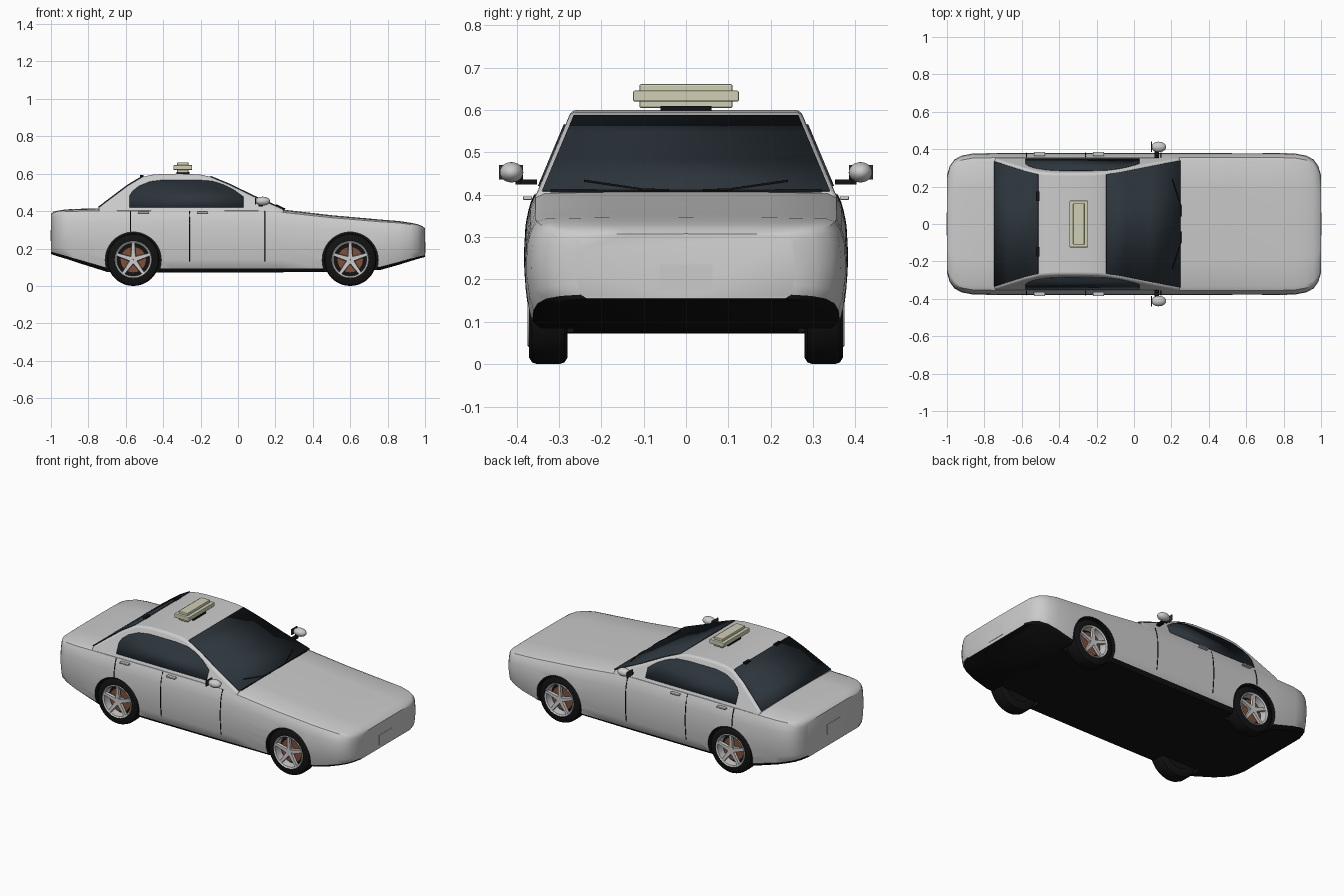
import bpy, bmesh, math
from mathutils import Vector, Matrix

if "Cube" in bpy.data.objects:
    bpy.data.objects.remove(bpy.data.objects["Cube"])


def mat(name, r, g, b):
    m = bpy.data.materials.new(name)
    m.diffuse_color = (r, g, b, 1)
    m.use_nodes = True
    m.node_tree.nodes["Principled BSDF"].inputs["Base Color"].default_value = m.diffuse_color
    return m


PAINT = mat("paint", .62, .62, .62)
BLACK = mat("black", .006, .006, .006)
GLASS = mat("glass", .025, .035, .045)
SIGN = mat("sign", .62, .62, .46)
RUST = mat("brake", .22, .08, .04)
METAL = mat("metal", .6, .6, .62)


def mesh(name, verts, faces, mats, smooth=35):
    me = bpy.data.meshes.new(name)
    me.from_pydata([tuple(v) for v in verts], [], faces)
    bm = bmesh.new()
    bm.from_mesh(me)
    bmesh.ops.recalc_face_normals(bm, faces=bm.faces)
    bm.to_mesh(me)
    bm.free()
    o = bpy.data.objects.new(name, me)
    bpy.context.collection.objects.link(o)
    for m in mats:
        me.materials.append(m)
    if smooth:
        shade(o, smooth)
    return o


def activate(o):
    bpy.ops.object.select_all(action='DESELECT')
    o.select_set(True)
    bpy.context.view_layer.objects.active = o


def shade(o, angle=35):
    activate(o)
    bpy.ops.object.shade_smooth_by_angle(angle=math.radians(angle))


def apply_all(o):
    activate(o)
    for m in list(o.modifiers):
        bpy.ops.object.modifier_apply(modifier=m.name)
    shade(o)


def box(name, c, size, m, bevel=0):
    v = [(c[0] + size[0] * i / 2, c[1] + size[1] * j / 2, c[2] + size[2] * k / 2)
         for i in (-1, 1) for j in (-1, 1) for k in (-1, 1)]
    f = [(0, 1, 3, 2), (4, 6, 7, 5), (0, 4, 5, 1), (2, 3, 7, 6), (0, 2, 6, 4), (1, 5, 7, 3)]
    o = mesh(name, v, f, [m], 0)
    if bevel:
        b = o.modifiers.new("bevel", 'BEVEL')
        b.width, b.segments = bevel, 2
    return o


def lathe(name, prof, c, m, seg=40, side=1):
    # closed (radius, y) profile turned about the y axis
    n = len(prof)
    v = [(c[0] + r * math.cos(a), c[1] + side * y, c[2] + r * math.sin(a))
         for a in (2 * math.pi * i / seg for i in range(seg)) for r, y in prof]
    f = [(i * n + j, i * n + (j + 1) % n, (i + 1) % seg * n + (j + 1) % n, (i + 1) % seg * n + j)
         for i in range(seg) for j in range(n)]
    return mesh(name, v, f, [m])


def disc(name, r, y0, y1, c, m, side=1, seg=32):
    return lathe(name, [(.0005, y0), (r, y0), (r, y1), (.0005, y1)], c, m, seg, side)


def tube(name, pts, r, m, cyclic=False):
    cu = bpy.data.curves.new(name, 'CURVE')
    cu.dimensions = '3D'
    cu.bevel_depth, cu.bevel_resolution = r, 1
    cu.use_fill_caps = True
    s = cu.splines.new('POLY')
    s.points.add(len(pts) - 1)
    for p, q in zip(s.points, pts):
        p.co = (*q, 1)
    s.use_cyclic_u = cyclic
    cu.materials.append(m)
    o = bpy.data.objects.new(name, cu)
    bpy.context.collection.objects.link(o)
    return o


# lower body: cross-sections lofted along x (x, half width, bottom, top)
STATIONS = [(-1, .26, .17, .385), (-.985, .31, .165, .397), (-.96, .345, .157, .403), (-.92, .366, .145, .409),
            (-.86, .377, .125, .412), (-.7, .38, .075, .416), (-.35, .38, .072, .418), (.1, .38, .072, .417),
            (.24, .38, .073, .408), (.5, .38, .075, .378), (.76, .38, .085, .355), (.86, .377, .113, .347),
            (.92, .366, .132, .338), (.96, .345, .144, .33), (.985, .31, .151, .32), (1, .26, .155, .308)]
SECTION = [(0, 0), (.9, 0), (.955, .06), (.98, .2), (.997, .4), (1, .55), (.99, .75), (.965, .88),
           (.935, .955), (.88, .985), (.5, .997), (0, 1)]
half = len(SECTION)
ring = SECTION + [(-a, b) for a, b in SECTION[-2:0:-1]]
n = len(ring)
verts = [(x, w * a, zb + (zt - zb) * b) for x, w, zb, zt in STATIONS for a, b in ring]
last = len(STATIONS) - 1
faces = [(i * n + j, i * n + (j + 1) % n, (i + 1) * n + (j + 1) % n, (i + 1) * n + j)
         for i in range(last) for j in range(n)]
faces += [tuple(range(n)), tuple(range(last * n, last * n + n))]
body = mesh("car_body", verts, faces, [PAINT, BLACK])
for k in range(last * n):
    if k % n in (0, 1, n - 1, n - 2):
        body.data.polygons[k].material_index = 1

# wheel arches cut from the body
WHEELS = [(x, s) for x in (-.56, .6) for s in (-1, 1)]
for x, s in WHEELS:
    bpy.ops.mesh.primitive_cylinder_add(vertices=48, radius=.15, depth=.3, location=(x, s * .415, .138),
                                        rotation=(math.pi / 2, 0, 0))
    cut = bpy.context.object
    cut.name = "arch_cutter"
    cut.data.materials.append(PAINT)
    cut.data.materials.append(BLACK)
    for p in cut.data.polygons:
        p.material_index = 1
    b = body.modifiers.new("arch", 'BOOLEAN')
    b.operation, b.solver, b.object = 'DIFFERENCE', 'EXACT', cut
    activate(body)
    bpy.ops.object.modifier_apply(modifier=b.name)
    bpy.data.objects.remove(cut)
shade(body)


# cabin: side profile with walls leaning inwards
def lean(z):
    return .35 - (z - .41) * .42


REAR = [(-.745, .418), (-.67, .475), (-.59, .535), (-.51, .583)]
ROOF = [(-.46, .594), (-.4, .599), (-.3, .6), (-.2, .595)]
FRONT = [(-.15, .584), (-.05, .543), (.08, .48), (.245, .408)]
profile = [(-.745, .385)] + REAR + ROOF + FRONT + [(.245, .385)]
k = len(profile)
cabin = mesh("cabin", [(x, s * lean(z), z) for s in (-1, 1) for x, z in profile],
             [tuple(range(k)), tuple(range(k, 2 * k))] +
             [(i, (i + 1) % k, k + (i + 1) % k, k + i) for i in range(k)], [PAINT])
b = cabin.modifiers.new("bevel", 'BEVEL')
b.width, b.segments, b.limit_method, b.angle_limit = .016, 3, 'ANGLE', math.radians(40)
apply_all(cabin)


# windows
def pane(name, v, f):
    o = mesh(name, v, f, [GLASS])
    m = o.modifiers.new("thickness", 'SOLIDIFY')
    m.thickness, m.offset = .006, 0


for name, strip, dx in (("windshield", FRONT, .002), ("rear_window", REAR, -.002)):
    v = [(x + dx, s * (lean(z) - .012), z + .002) for x, z in strip for s in (-1, 1)]
    pane(name, v, [(2 * i, 2 * i + 1, 2 * i + 3, 2 * i + 2) for i in range(len(strip) - 1)])
SIDE = [(-.58, .42), (.03, .42), (.03, .475), (-.02, .512), (-.08, .543), (-.14, .56), (-.22, .566), (-.4, .566),
        (-.47, .557), (-.53, .533), (-.565, .505), (-.58, .48)]
for s in (-1, 1):
    pane("side_window", [(x, s * (lean(z) + .001), z) for x, z in SIDE], [tuple(range(len(SIDE)))])

# wheels
for x, s in WHEELS:
    c = (x, s * .325, .14)
    lathe("tyre", [(.09, -.045), (.125, -.045), (.136, -.038), (.14, -.025), (.14, .025), (.136, .038),
                   (.125, .045), (.1, .046), (.092, .038)], c, BLACK, 48, s)
    lathe("rim", [(.086, -.03), (.094, -.03), (.1, .045), (.096, .049), (.088, .044)], c, METAL, 48, s)
    disc("wheel_back", .092, -.035, -.005, c, BLACK, s)
    disc("brake_disc", .07, -.005, .015, c, RUST, s)
    disc("hub", .022, .01, .043, c, METAL, s)
    for i in range(5):
        rot = Matrix.Rotation(2 * math.pi * i / 5, 4, 'Y')
        v = [Vector(c) + rot @ Vector((dx, s * dy, r)) for r, w, y in ((.012, .015, .042), (.092, .009, .046))
             for dx, dy in ((-w, y - .015), (w, y - .015), (w * .8, y), (-w * .8, y))]
        mesh("spoke", v, [(0, 1, 2, 3), (4, 5, 6, 7)] +
             [(j, (j + 1) % 4, 4 + (j + 1) % 4, 4 + j) for j in range(4)], [METAL], 0)


# door seams, handles, mirrors and wipers on both sides
def skin(z):
    f = (z - .073) / .344
    for (a0, b0), (a1, b1) in zip(SECTION[1:], SECTION[2:]):
        if f <= b1:
            return .38 * (a0 + (a1 - a0) * (f - b0) / (b1 - b0))
    return .34


for s in (-1, 1):
    for x, low in ((-.575, .29), (-.26, .13), (.145, .13)):
        zs = [low + (.4 - low) * i / 6 for i in range(7)]
        tube("door_seam", [(x, s * skin(z), z) for z in zs], .003, BLACK)
    for x in (-.505, -.19):
        box("door_handle", (x, s * .374, .392), (.06, .022, .009), METAL, .003)
    bpy.ops.mesh.primitive_uv_sphere_add(segments=24, ring_count=12, location=(.132, s * .412, .453))
    shell = bpy.context.object
    shell.name = "mirror_shell"
    shell.scale = (.04, .028, .024)
    shell.data.materials.append(METAL)
    shade(shell, 60)
    box("mirror_glass", (.093, s * .413, .453), (.006, .056, .034), GLASS)
    box("mirror_arm", (.122, s * .372, .43), (.024, .04, .012), BLACK)
    box("mirror_post", (.122, s * .394, .436), (.014, .016, .024), BLACK)
    tube("wiper", [(.205, s * .24, .433), (.25, s * .1, .412), (.25, s * .04, .411)], .003, BLACK)
    box("rear_hinge", (-.515, s * .148, .586), (.018, .05, .012), BLACK)

box("cowl", (.238, 0, .409), (.02, .64, .008), BLACK)

# roof sign
box("sign_foot", (-.295, 0, .602), (.07, .12, .014), BLACK)
box("sign_core", (-.295, 0, .633), (.06, .22, .056), SIGN, .004)
box("sign_band", (-.295, 0, .633), (.1, .25, .026), SIGN, .004)

# plates
box("front_plate", (.999, 0, .205), (.006, .124, .06), PAINT)
box("rear_plate", (-.999, 0, .27), (.006, .124, .06), PAINT)
